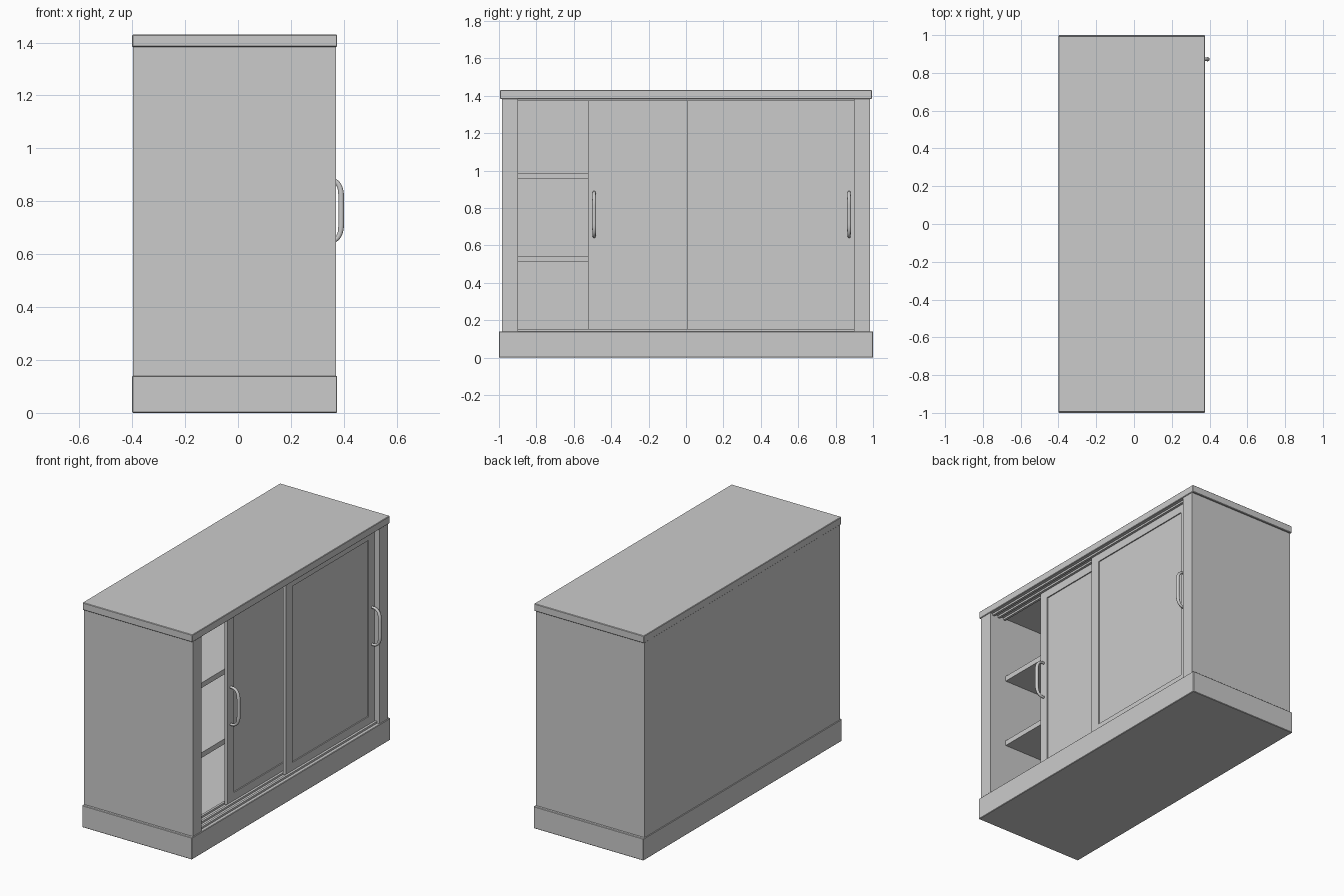
import bpy, bmesh
from mathutils import Vector

if "Cube" in bpy.data.objects:
    bpy.data.objects.remove(bpy.data.objects["Cube"])


def box(name, x, y, z, bevel=0):
    """Box from (min, max) ranges on each axis."""
    bpy.ops.mesh.primitive_cube_add(size=1)
    ob = bpy.context.object
    ob.name = name
    lo, hi = Vector((x[0], y[0], z[0])), Vector((x[1], y[1], z[1]))
    for v in ob.data.vertices:
        v.co = Vector([(lo[i] + hi[i]) / 2 + v.co[i] * (hi[i] - lo[i]) for i in range(3)])
    if bevel:
        m = ob.modifiers.new("edge", 'BEVEL')
        m.width, m.segments = bevel, 1
    return ob


def door(name, x, y, z, stile=0.065, rail=0.055, recess=0.007):
    """Framed door: both faces inset and pushed in to form the panel."""
    ob = box(name, x, y, z)
    bm = bmesh.new()
    bm.from_mesh(ob.data)
    bm.normal_update()
    for f in [f for f in bm.faces if abs(f.normal.x) > 0.9]:
        n = f.normal.x
        for depth in (0, recess):
            bmesh.ops.inset_region(bm, faces=[f], thickness=0.001)
            for v in f.verts:
                v.co.x = (x[1] if n > 0 else x[0]) - depth * (1 if n > 0 else -1)
                v.co.y = y[0] + stile if v.co.y < sum(y) / 2 else y[1] - stile
                v.co.z = z[0] + rail if v.co.z < sum(z) / 2 else z[1] - rail
    bm.to_mesh(ob.data)
    bm.free()


def handle(name, x, y, z):
    """Curved pull, thicker along the grip."""
    half = [(-0.004, .118, .7), (.02, .117, .75), (.038, .107, .8),
            (.049, .09, .9), (.054, .068, 1), (.055, .03, 1)]
    pts = half + [(a, -b, r) for a, b, r in reversed(half)]
    cu = bpy.data.curves.new(name, 'CURVE')
    cu.dimensions = '3D'
    cu.bevel_depth, cu.bevel_resolution, cu.use_fill_caps = 0.011, 3, True
    sp = cu.splines.new('BEZIER')
    sp.resolution_u = 4
    sp.bezier_points.add(len(pts) - 1)
    for p, (a, b, r) in zip(sp.bezier_points, pts):
        p.co = (x + a, y, z + b)
        p.radius = r
        p.handle_left_type = p.handle_right_type = 'AUTO'
    bpy.context.collection.objects.link(bpy.data.objects.new(name, cu))


BACK, FRONT, Z0, Z1 = -0.396, 0.37, 0.14, 1.383
OPEN = 0.897

# Carcass
box("plinth", (-0.40, 0.375), (-1, 1), (0, Z0), 0.003)
box("top_slab", (-0.40, 0.375), (-0.995, 0.995), (Z1, 1.43), 0.003)
for side, s in (("left", -1), ("right", 1)):
    box(side + "_side_panel", (BACK, FRONT), sorted((s * OPEN, s * 0.983)), (Z0, Z1))
box("back_panel", (BACK, BACK + 0.025), (-OPEN, OPEN), (Z0, Z1))

# Shelves
for i, z in enumerate((0.51, 0.955)):
    box(f"shelf_{i + 1}", (BACK + 0.025, 0.25), (-OPEN, OPEN), (z, z + 0.033))

# Sliding tracks, above and below
for i, x in enumerate((0.253, 0.296, 0.338)):
    box(f"lower_track_{i + 1}", (x, x + 0.015), (-OPEN, OPEN), (Z0, Z0 + 0.012))
    box(f"upper_track_{i + 1}", (x, x + 0.015), (-OPEN, OPEN), (Z1 - 0.012, Z1))

# Doors, the rear one slid part open
door("front_door", (0.313, 0.335), (0.005, 0.903), (0.145, 1.378))
door("rear_door", (0.271, 0.293), (-0.524, 0.375), (0.145, 1.378))

# Handles
handle("front_door_handle", 0.335, 0.872, 0.765)
handle("rear_door_handle", 0.293, -0.491, 0.765)
